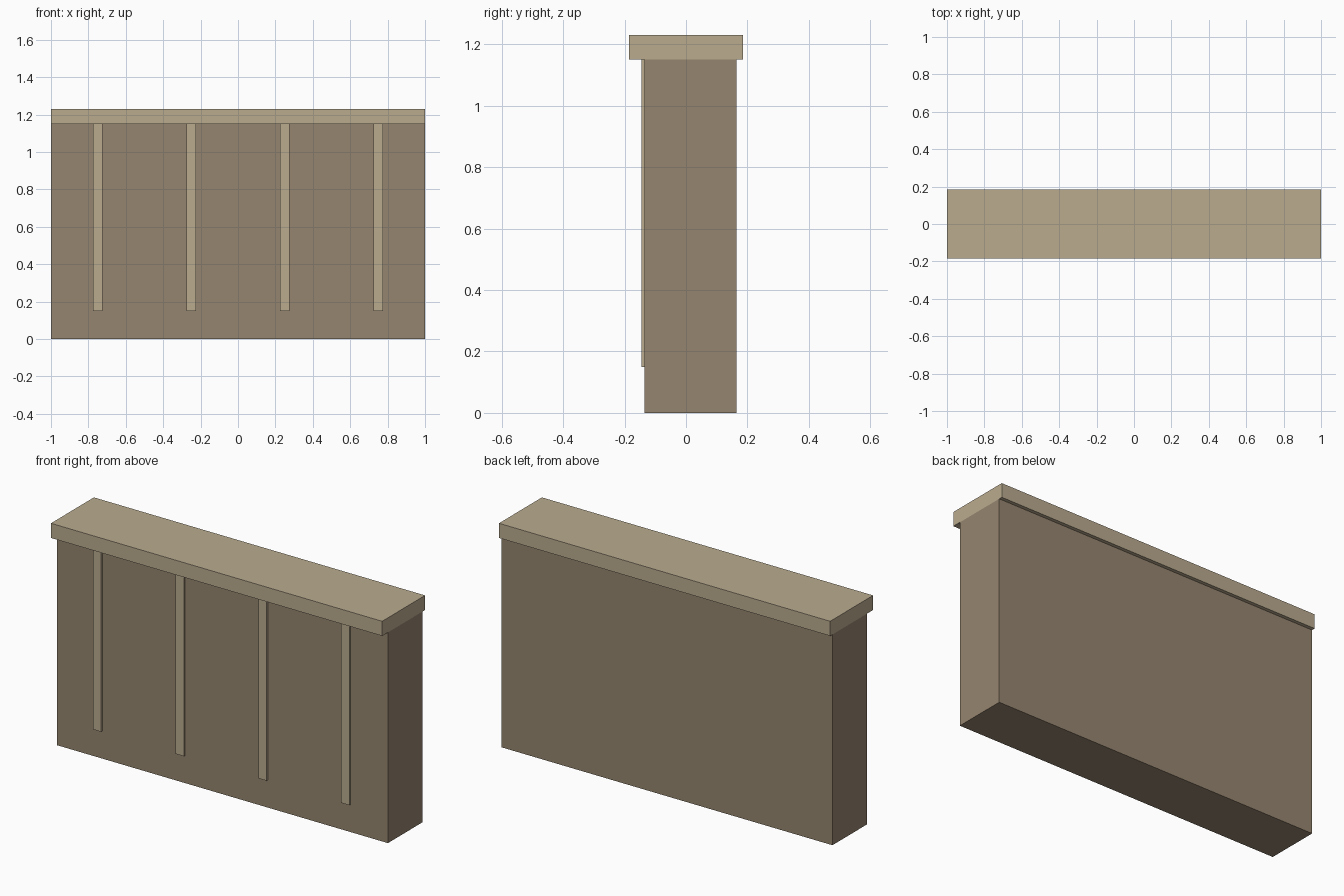
import bpy

if "Cube" in bpy.data.objects:
    bpy.data.objects.remove(bpy.data.objects["Cube"])


def material(name, rgb):
    m = bpy.data.materials.new(name)
    m.diffuse_color = (*rgb, 1.0)
    m.use_nodes = True
    m.node_tree.nodes["Principled BSDF"].inputs["Base Color"].default_value = m.diffuse_color
    return m


def box(name, lo, hi, mat):
    """Axis-aligned box between two corners."""
    centre = [(a + b) / 2 for a, b in zip(lo, hi)]
    bpy.ops.mesh.primitive_cube_add(size=1, location=centre)
    ob = bpy.context.object
    ob.name = name
    ob.scale = [b - a for a, b in zip(lo, hi)]
    bpy.ops.object.transform_apply(location=False, rotation=False, scale=True)
    ob.data.materials.append(mat)
    return ob


dark_wood = material("dark wood", (0.305, 0.235, 0.159))
light_wood = material("light wood", (0.491, 0.407, 0.275))

BODY_FRONT, BODY_TOP = -0.135, 1.15

# Counter body, set slightly back under the top
box("counter_body", (-1, BODY_FRONT, 0), (1, 0.165, BODY_TOP), dark_wood)

# Overhanging counter top
box("counter_top", (-1, -0.185, BODY_TOP), (1, 0.185, 1.23), light_wood)

# Four thin vertical trim strips on the front
for i in range(4):
    x = -0.75 + 0.5 * i
    box(f"front_strip_{i + 1}", (x - 0.025, BODY_FRONT - 0.01, 0.15),
        (x + 0.025, BODY_FRONT, BODY_TOP), light_wood)
